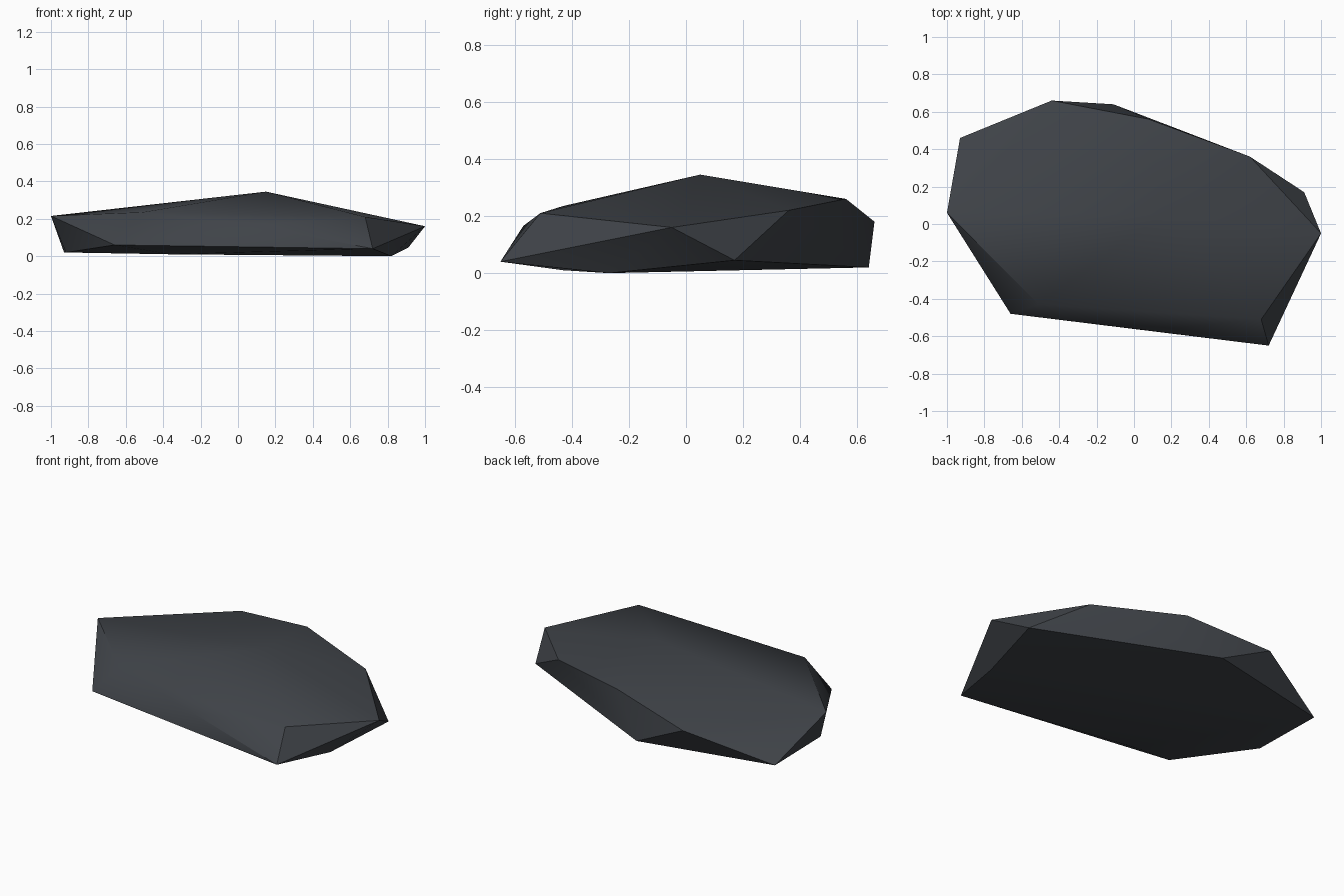
import bpy, bmesh, math

cube = bpy.data.objects.get("Cube")
if cube:
    bpy.data.objects.remove(cube)

# Slate colour
slate = bpy.data.materials.new("dark_slate")
slate.use_nodes = True
colour = (0.05, 0.056, 0.065, 1)
slate.diffuse_color = colour
bsdf = slate.node_tree.nodes["Principled BSDF"]
bsdf.inputs["Base Color"].default_value = colour
bsdf.inputs["Roughness"].default_value = 0.9

# Corners of the flat stone, grouped by level
underside = [(-.93, .46, .02), (-.92, 0, .02), (-.36, -.43, .01),
             (.82, -.27, 0), (.91, .17, .045), (-.11, .64, .02)]
rim = [(-1, .06, .215), (-.66, -.48, .06), (.08, -.57, .165), (.72, -.65, .04),
       (1, -.05, .16), (.62, .36, .22), (.08, .56, .26), (-.44, .66, .18)]
crown = [(-.51, -.43, .235), (.68, -.51, .21), (.15, .05, .345)]

# Wrap the corners in a convex faceted skin
bm = bmesh.new()
for corner in underside + rim + crown:
    bm.verts.new(corner)
bmesh.ops.convex_hull(bm, input=bm.verts[:])
bmesh.ops.recalc_face_normals(bm, faces=bm.faces[:])
mesh = bpy.data.meshes.new("flat_stone")
bm.to_mesh(mesh)
bm.free()
mesh.materials.append(slate)

stone = bpy.data.objects.new("flat_stone", mesh)
bpy.context.collection.objects.link(stone)

# Soften the broad faces and keep the chipped edges crisp
bpy.ops.object.select_all(action='DESELECT')
stone.select_set(True)
bpy.context.view_layer.objects.active = stone
bpy.ops.object.shade_smooth_by_angle(angle=math.radians(38))
